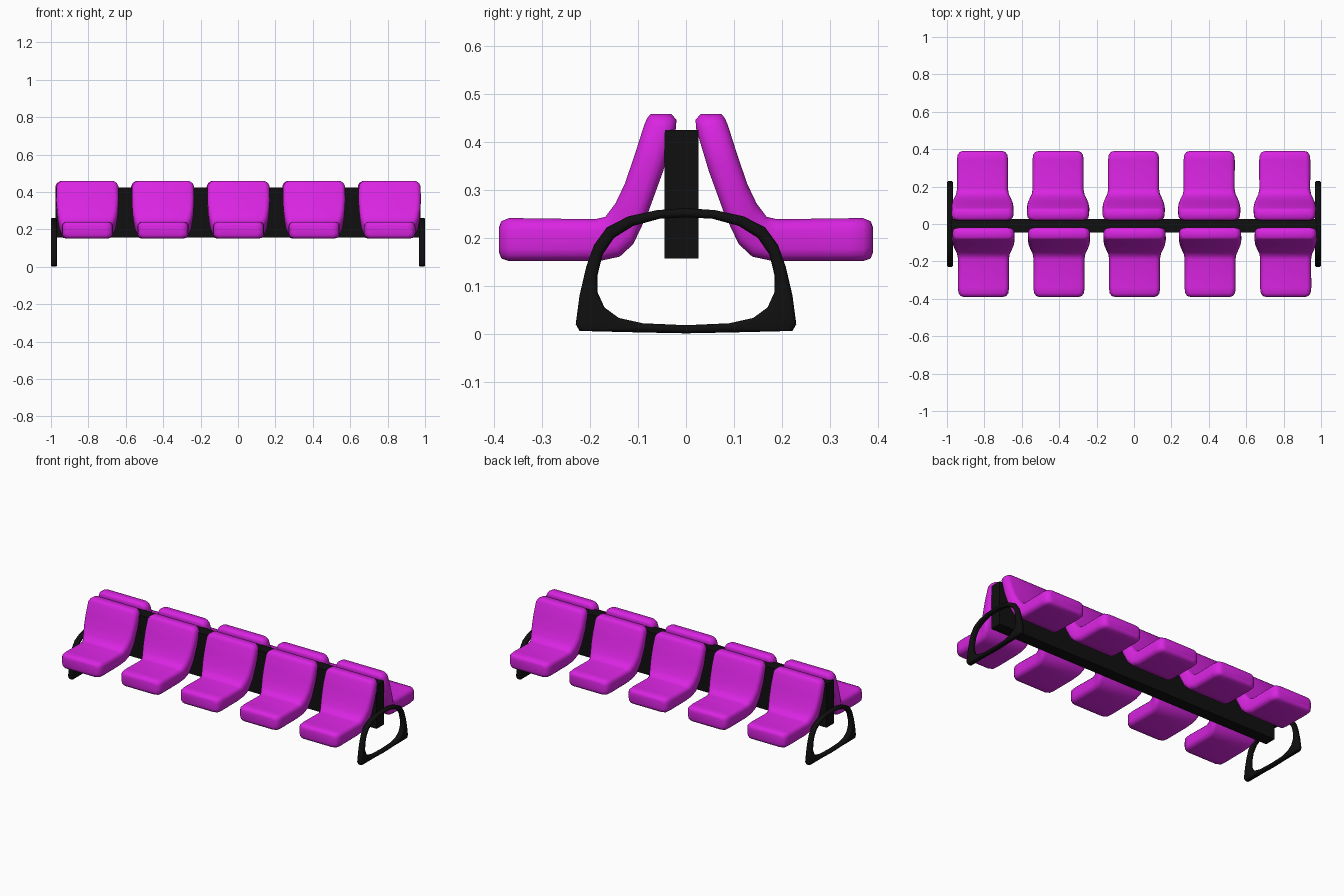
import bpy, bmesh, math
from mathutils import Vector

if "Cube" in bpy.data.objects:
    bpy.data.objects.remove(bpy.data.objects["Cube"], do_unlink=True)


def make_material(name, rgb):
    mat = bpy.data.materials.new(name)
    mat.use_nodes = True
    color = (*rgb, 1)
    mat.diffuse_color = color
    mat.node_tree.nodes["Principled BSDF"].inputs["Base Color"].default_value = color
    return mat


magenta = make_material("magenta upholstery", (0.70, 0.018, 0.76))
black = make_material("black metal", (0.005, 0.005, 0.005))


def section(a, b, half_width, radius, steps=4):
    """Rounded rectangle between two (y, z) points, spread along x."""
    a, b = Vector((0, *a)), Vector((0, *b))
    mid, half = (a + b) / 2, (a - b).length / 2
    axis = (a - b).normalized()
    r = min(radius, half, half_width)
    points = []
    for quarter in range(4):
        sx = 1 if quarter in (0, 3) else -1
        sv = 1 if quarter < 2 else -1
        for k in range(steps):
            t = math.pi / 2 * (quarter + k / (steps - 1))
            x = sx * (half_width - r) + r * math.cos(t)
            v = sv * (half - r) + r * math.sin(t)
            points.append(mid + Vector((x, 0, 0)) + axis * v)
    return points


def loft(name, stations, mat, closed=False):
    bm = bmesh.new()
    rings = [[bm.verts.new(p) for p in section(*s)] for s in stations]
    pairs = list(zip(rings, rings[1:]))
    if closed:
        pairs.append((rings[-1], rings[0]))
    else:
        bm.faces.new(rings[0])
        bm.faces.new(rings[-1])
    for r0, r1 in pairs:
        for i in range(len(r0)):
            j = (i + 1) % len(r0)
            bm.faces.new((r0[i], r0[j], r1[j], r1[i]))
    bmesh.ops.remove_doubles(bm, verts=bm.verts, dist=0.0001)
    bmesh.ops.recalc_face_normals(bm, faces=bm.faces)
    mesh = bpy.data.meshes.new(name)
    bm.to_mesh(mesh)
    bm.free()
    mesh.materials.append(mat)
    return mesh


def place(name, mesh, location=(0, 0, 0), turn=0):
    obj = bpy.data.objects.new(name, mesh)
    obj.location = location
    obj.rotation_euler.z = turn
    bpy.context.collection.objects.link(obj)
    return obj


# Seat shell: upper point, lower point, half width, edge radius
R = 0.025
seat_mesh = loft("seat", [
    ((-0.39, 0.222), (-0.39, 0.170), 0.105, 0.015),
    ((-0.385, 0.235), (-0.385, 0.157), 0.122, R),
    ((-0.37, 0.241), (-0.37, 0.152), 0.133, R),
    ((-0.34, 0.241), (-0.34, 0.152), 0.137, R),
    ((-0.19, 0.239), (-0.18, 0.152), 0.136, R),
    ((-0.168, 0.244), (-0.138, 0.161), 0.141, R),
    ((-0.147, 0.272), (-0.110, 0.187), 0.152, R),
    ((-0.128, 0.312), (-0.080, 0.250), 0.162, R),
    ((-0.108, 0.370), (-0.048, 0.338), 0.167, R),
    ((-0.087, 0.436), (-0.021, 0.428), 0.165, R),
    ((-0.081, 0.450), (-0.020, 0.446), 0.157, R),
    ((-0.074, 0.458), (-0.030, 0.458), 0.142, 0.015),
], magenta)

smooth = []
for i in range(5):
    x = (i - 2) * 0.404
    smooth.append(place(f"front_seat_{i + 1}", seat_mesh, (x + 0.003, 0, 0)))
    smooth.append(place(f"rear_seat_{i + 1}", seat_mesh, (x - 0.002, 0, 0), math.pi))

# End legs: outer and inner outline of one half, mirrored into a closed loop
half_leg = [
    ((0, 0.262), (0, 0.243)), ((0.06, 0.258), (0.055, 0.240)),
    ((0.12, 0.245), (0.110, 0.225)), ((0.165, 0.222), (0.150, 0.200)),
    ((0.192, 0.185), (0.174, 0.165)), ((0.208, 0.140), (0.185, 0.120)),
    ((0.222, 0.080), (0.185, 0.088)), ((0.230, 0.020), (0.170, 0.055)),
    ((0.222, 0.006), (0.140, 0.033)), ((0.10, 0.003), (0.09, 0.022)),
    ((0, 0.001), (0, 0.018)),
]
mirrored = [((-a[0], a[1]), (-b[0], b[1])) for a, b in half_leg[-2:0:-1]]
leg_mesh = loft("end_leg", [(a, b, 0.016, 0.010) for a, b in half_leg + mirrored],
                black, closed=True)
smooth.append(place("left_leg", leg_mesh, (0.984, 0, 0)))
smooth.append(place("right_leg", leg_mesh, (-0.984, 0, 0)))

# Central beam between the two rows
bpy.ops.mesh.primitive_cube_add(size=1, location=(0, -0.009, 0.291))
beam = bpy.context.object
beam.name = "center_beam"
beam.scale = (1.95, 0.071, 0.268)
beam.data.materials.append(black)

bpy.ops.object.select_all(action="DESELECT")
for obj in smooth:
    obj.select_set(True)
bpy.context.view_layer.objects.active = smooth[0]
bpy.ops.object.shade_smooth_by_angle(angle=math.radians(50))
